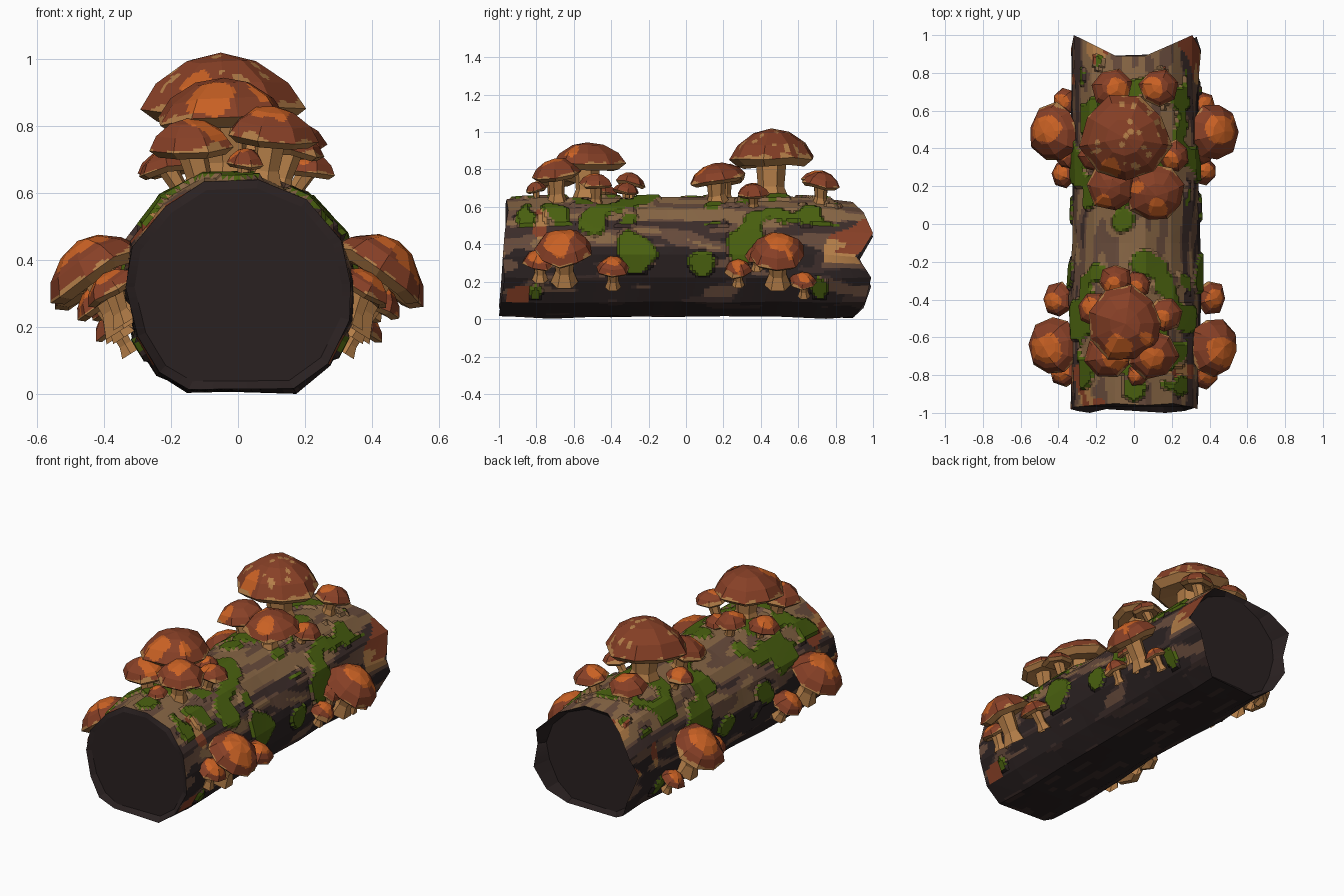
import bpy, bmesh, math, random
from mathutils import Vector, Matrix, noise

if "Cube" in bpy.data.objects:
    bpy.data.objects.remove(bpy.data.objects["Cube"])
random.seed(4)

# ---- flat colours (sRGB converted to linear)
def mat(name, *c):
    m = bpy.data.materials.new(name)
    m.diffuse_color = [((v + .055) / 1.055) ** 2.4 for v in c] + [1]
    m.use_nodes = True
    m.node_tree.nodes["Principled BSDF"].inputs["Base Color"].default_value = m.diffuse_color
    return m

MATS = [mat("near_black", .165, .13, .13), mat("dark_bark", .235, .175, .165),
        mat("brown_bark", .40, .29, .23), mat("tan_bark", .53, .40, .27),
        mat("moss_green", .29, .38, .06), mat("rust_cap", .53, .25, .15),
        mat("orange_cap", .79, .38, .14), mat("pale_tan", .70, .49, .28)]
BLACK, DARK, BROWN, TAN, MOSS, RUST, ORANGE, PALE = range(8)

def finish(bm, name):
    me = bpy.data.meshes.new(name)
    bm.to_mesh(me)
    bm.free()
    for m in MATS:
        me.materials.append(m)
    ob = bpy.data.objects.new(name, me)
    bpy.context.collection.objects.link(ob)
    return ob

def nz(x, y, z):
    return noise.noise(Vector((x, y, z)))

# ---- log: cross-section, jagged ends, moss patches
PROF = [(-.15, .01), (.17, .01), (.27, .09), (.34, .22), (.345, .33), (.31, .46), (.2, .575),
        (.06, .635), (-.1, .63), (-.22, .565), (-.315, .44), (-.34, .32), (-.305, .17), (-.24, .06)]
FRONT = [-.98, -1, -.99, -.97, -.98, -.97, -.95, -.96, -.95, -.96, -.97, -.98, -.99, -1]
BACK = [.89, .9, .96, .99, .92, 1.0, .95, .89, .89, .95, 1.0, .93, .99, .95]
RINGS = [-1, -.72, -.4, -.1, .2, .5, .75, 1]
# side moss: y, z, radius
SIDE_MOSS = [(-.27, .36, .095), (.08, .3, .06), (.32, .42, .11), (-.5, .52, .09), (.7, .16, .05), (-.8, .14, .04)]

def is_moss(p):
    n = nz(p.x * 8, p.y * 8, p.z * 8)
    if p.z > .5:
        for cy, ry in ((-.57, .3), (.46, .36)):
            if abs(p.y - cy) < ry * (1 + .35 * n) and n > (-.1 if abs(p.x) > .15 else .08):
                return True
        for x, y, r in ((-.05, .02, .06), (.08, -.22, .08), (0, -.88, .07)):
            if math.hypot(p.x - x, p.y - y) < r * (1 + .8 * n):
                return True
    if abs(p.x) > .2:
        for y, z, r in SIDE_MOSS:
            if math.hypot(p.y - y, p.z - z) < r * (1 + .9 * n):
                return True
    return False

def bark_colour(p):
    if is_moss(p):
        return MOSS
    s = nz(p.x * 15, p.y * 4.5, p.z * 15)
    w = nz(p.x * 5 + 9, p.y * 5, p.z * 5)
    h = p.z + .1 * s
    if abs(p.y) > .74 and .3 < p.z < .6 and w > .12:
        return PALE if s > 0 else RUST
    if abs(p.y + .9) < .06 and abs(p.z - .13) < .04:
        return RUST
    if h < .17:
        return DARK if s > .3 else BLACK
    if h < .37:
        return BROWN if s > .22 else (DARK if s > .08 and w > 0 else BLACK)
    if h < .5:
        return TAN if s > .25 else (BROWN if s > -.2 else DARK)
    return BROWN if s < -.1 else TAN

N, SU, SV = len(PROF), 9, 20
ctrl = []
for j, y in enumerate(RINGS):
    ring = []
    for i, (x, z) in enumerate(PROF):
        k = 1 + random.uniform(-.03, .03) - (.03 if j in (3, 4) and x < 0 else 0)
        yy = FRONT[i] if j == 0 else BACK[i] if j == len(RINGS) - 1 else y
        up = .015 if 0 < j < len(RINGS) - 1 else 0
        ring.append(Vector((x * k, yy, max(0, .32 + (z - .32) * k + up * (z > .3)))))
    ctrl.append(ring)

bm = bmesh.new()
grid = []
for j in range(len(RINGS) - 1):
    last = j == len(RINGS) - 2
    for v in range(SV + last):
        row = []
        for i in range(N):
            for u in range(SU):
                a = ctrl[j][i].lerp(ctrl[j][(i + 1) % N], u / SU)
                b = ctrl[j + 1][i].lerp(ctrl[j + 1][(i + 1) % N], u / SU)
                p = a.lerp(b, v / SV)
                if is_moss(p):
                    p += Vector((p.x, 0, p.z - .32)).normalized() * .015
                row.append(bm.verts.new(p))
        grid.append(row)
M = N * SU
for r0, r1 in zip(grid, grid[1:]):
    for i in range(M):
        f = bm.faces.new((r0[i], r0[(i + 1) % M], r1[(i + 1) % M], r1[i]))
        f.material_index = bark_colour(f.calc_center_median())
# dark recessed ends
for row, y in ((grid[0], -.965), (grid[-1], .875)):
    inner = [bm.verts.new((v.co.x * .92, y, .32 + (v.co.z - .32) * .92)) for v in row]
    mid = bm.verts.new((0, y, .32))
    for i in range(M):
        k = (i + 1) % M
        bm.faces.new((row[i], row[k], inner[k], inner[i])).material_index = BLACK
        bm.faces.new((inner[i], inner[k], mid)).material_index = BLACK
bmesh.ops.recalc_face_normals(bm, faces=bm.faces)
finish(bm, "fallen_log")

# ---- mushrooms: faceted cap, pale underside, tapered stem
def mushroom(name, c, r, h, axis, base, blob=None):
    c, axis, base = Vector(c), Vector(axis).normalized(), Vector(base)
    rot = axis.to_track_quat('Z', 'Y').to_matrix().to_4x4()
    big = r > .2
    n = 9 if r > .15 else 7
    off = random.random() * 6
    bm = bmesh.new()
    prof = [(.42, .86), (.8, .47), (1, 0), (.8, -.24), (.3, -.1)]
    jit = [random.uniform(.92, 1.07) for _ in range(n)]
    dz = [random.uniform(-.12, .12) * h for _ in range(n)]
    rings = []
    for pr, pz in prof:
        rings.append([bm.verts.new((pr * r * jit[i] * math.cos(off + i * math.tau / n),
                                    pr * r * jit[i] * math.sin(off + i * math.tau / n),
                                    pz * h + dz[i] * pr)) for i in range(n)])
    top = bm.verts.new((0, 0, h))
    for i in range(n):
        k = (i + 1) % n
        bm.faces.new((top, rings[0][i], rings[0][k])).material_index = RUST
        for a in range(4):
            f = bm.faces.new((rings[a][i], rings[a + 1][i], rings[a + 1][k], rings[a][k]))
            f.material_index = RUST if a < 2 else PALE
    # finer faces on the top carry the painted blotches
    edges = list({e for f in bm.faces if f.material_index == RUST for e in f.edges})
    bmesh.ops.subdivide_edges(bm, edges=edges, cuts=9 if big else 6, use_grid_fill=True)
    bm.transform(Matrix.Translation(c) @ rot)
    # blotch centres are chosen in world directions: (dx, dy, size) in radii
    spots = []
    if big:
        for _ in range(18):
            t, q = random.random() * math.tau, r * .8 * math.sqrt(random.random())
            spots.append((q * math.cos(t), q * math.sin(t), random.uniform(.009, .017)))
    if blob is None:
        t = random.random() * math.tau
        blob = [(.3 * math.cos(t), .3 * math.sin(t), .5)]
    inv = (Matrix.Translation(c) @ rot).inverted()
    for f in bm.faces:
        if f.material_index != RUST:
            continue
        q = f.calc_center_median()
        w = nz(q.x * 14, q.y * 14, q.z * 14)
        d, p = q - c, inv @ q
        if any(math.hypot(d.x - x * r, d.y - y * r) < s * r * (1 + .4 * w) for x, y, s in blob):
            f.material_index = ORANGE
        if any(math.hypot(d.x - x, d.y - y) < s for x, y, s in spots):
            f.material_index = PALE
        if p.z < h * (.06 + .3 * w):
            f.material_index = PALE
    # stem
    stem = []
    top_c = c + axis * h * .05
    for t, rr in ((0, .46), (.35, .3), (1, .36)):
        p = base.lerp(top_c, t)
        stem.append([bm.verts.new(p + rot.to_3x3() @ Vector((
            rr * r * math.cos(i * math.tau / 6), rr * r * math.sin(i * math.tau / 6), 0))) for i in range(6)])
    for a, b in zip(stem, stem[1:]):
        for i in range(6):
            k = (i + 1) % 6
            bm.faces.new((a[i], a[k], b[k], b[i])).material_index = PALE
    finish(bm, name)

# mushrooms on top: x, y, rim height, radius, dome height
TOP = [(-.045, .455, .86, .235, .16), (.11, .165, .75, .155, .085), (-.12, .2, .745, .135, .085),
       (.13, .72, .72, .105, .07), (-.12, .72, .725, .11, .07), (.21, .36, .665, .085, .06),
       (-.21, .36, .67, .085, .06), (-.04, -.53, .82, .2, .125), (.1, -.69, .77, .135, .09),
       (-.14, -.7, .735, .13, .09), (.16, -.48, .72, .095, .06), (-.1, -.3, .725, .09, .06),
       (-.21, -.45, .67, .09, .06), (.02, -.8, .69, .06, .045), (.02, -.32, .68, .07, .05)]
BLOBS = {0: [(-.35, -.75, .25)], 7: [(-.2, -.62, .33), (.55, -.4, .2)],
         1: [(.1, -.45, .33), (-.6, .2, .2)], 2: [(-.3, -.55, .3)], 8: [(0, -.15, .5)]}
for i, (x, y, z, r, h) in enumerate(TOP):
    bx = x * .75
    mushroom("top_mushroom_%d" % i, (x, y, z), r, h, (x * .9, (y - (.45 if y > 0 else -.54)) * .7, 1),
             (bx, y, .62 - 1.3 * bx * bx), BLOBS.get(i))

# mushrooms on both sides, leaning outward
SIDE = [(.42, .49, .345, .155, .11), (.42, -.65, .365, .16, .11), (.405, -.39, .27, .095, .065),
        (.37, .28, .26, .075, .06), (.37, -.78, .31, .095, .06), (.365, .63, .2, .075, .05),
        (.36, .38, .34, .07, .05)]
for s, side in ((1, "right"), (-1, "left")):
    for i, (x, y, z, r, h) in enumerate(SIDE):
        y += 0 if s > 0 else random.uniform(-.02, .02)
        bz = z - 1.05 * r
        mushroom("%s_mushroom_%d" % (side, i), (s * x, y, z), r, h, (s * .55, 0, .87),
                 (s * (.34 if bz > .17 else .32), y, bz), [(s * .25, .1 if y > 0 else -.1, .48)])
